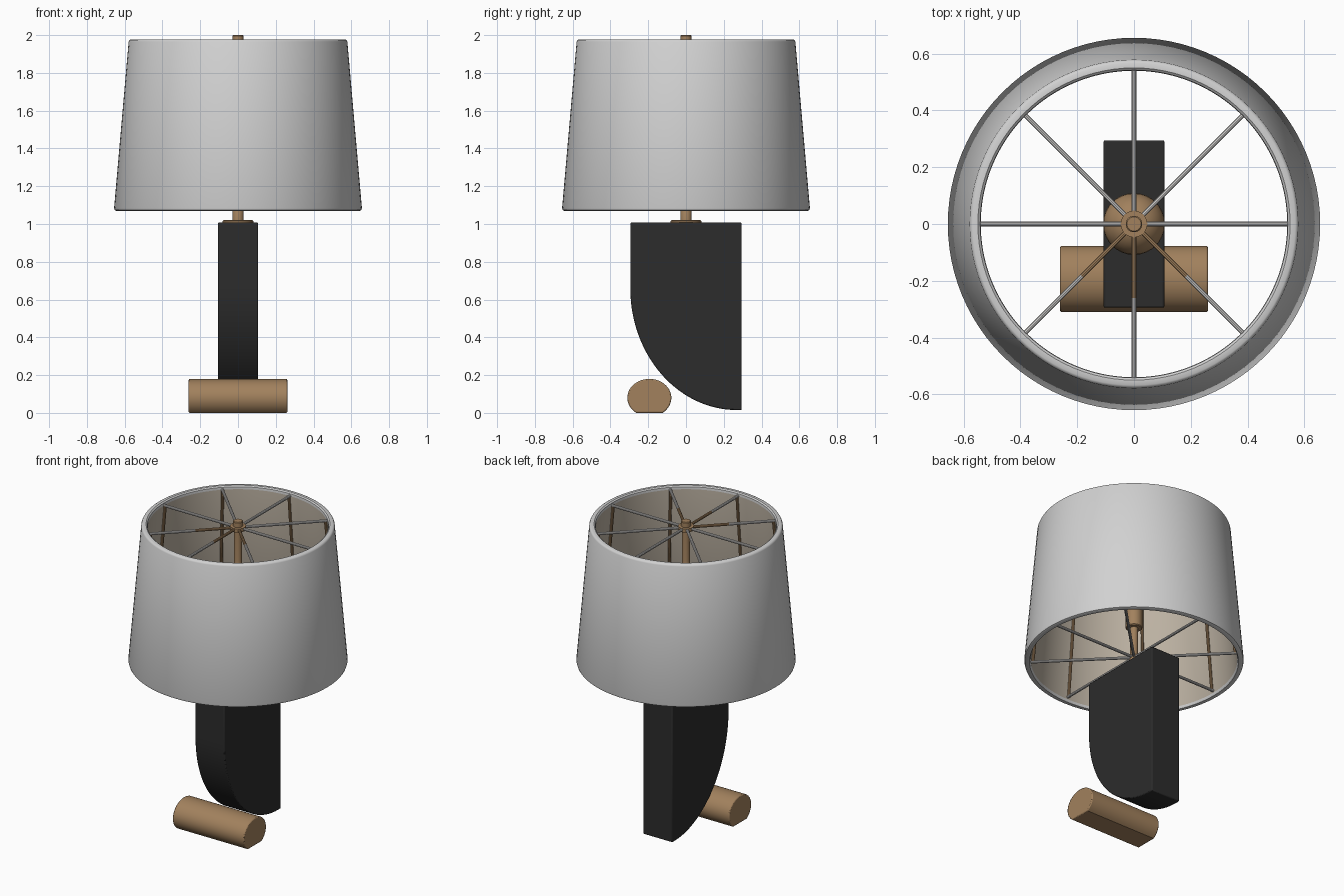
import bpy, bmesh
from math import cos, sin, pi, radians
from mathutils import Vector

if "Cube" in bpy.data.objects:
    bpy.data.objects.remove(bpy.data.objects["Cube"])


def material(name, r, g, b):
    m = bpy.data.materials.new(name)
    m.use_nodes = True
    m.diffuse_color = (r, g, b, 1)
    m.node_tree.nodes["Principled BSDF"].inputs["Base Color"].default_value = (r, g, b, 1)
    return m


WHITE = material("shade white", 0.64, 0.64, 0.64)
LINING = material("lining beige", 0.50, 0.44, 0.36)
BLACK = material("matte black", 0.025, 0.025, 0.025)
BRONZE = material("warm bronze", 0.36, 0.22, 0.11)
SILVER = material("rod silver", 0.58, 0.57, 0.56)


def finish(name, bm, *mats, bevel=0):
    bmesh.ops.recalc_face_normals(bm, faces=bm.faces)
    mesh = bpy.data.meshes.new(name)
    bm.to_mesh(mesh)
    bm.free()
    obj = bpy.data.objects.new(name, mesh)
    bpy.context.collection.objects.link(obj)
    for m in mats:
        mesh.materials.append(m)
    bpy.ops.object.select_all(action="DESELECT")
    obj.select_set(True)
    bpy.context.view_layer.objects.active = obj
    if bevel:
        mod = obj.modifiers.new("Bevel", "BEVEL")
        mod.width, mod.segments, mod.limit_method = bevel, 2, "ANGLE"
        mod.angle_limit = radians(40)
    bpy.ops.object.shade_smooth_by_angle(angle=radians(35))
    return obj


def lathe(name, profile, mat, steps=48, closed=False):
    """Spin (radius, z) points about the z axis."""
    bm = bmesh.new()
    verts = [bm.verts.new((r, 0, z)) for r, z in profile]
    pairs = list(zip(verts, verts[1:] + verts[:1]))
    edges = [bm.edges.new(p) for p in (pairs if closed else pairs[:-1])]
    bmesh.ops.spin(bm, geom=verts + edges, axis=(0, 0, 1), cent=(0, 0, 0),
                   angle=2 * pi, steps=steps, use_duplicate=False)
    bmesh.ops.remove_doubles(bm, verts=bm.verts, dist=0.0005)
    return finish(name, bm, mat)


def prism(name, outline, half_width, mat, bevel):
    """Extrude a (y, z) outline evenly along x."""
    bm = bmesh.new()
    face = bm.faces.new([bm.verts.new((-half_width, y, z)) for y, z in outline])
    out = bmesh.ops.extrude_face_region(bm, geom=[face])
    verts = [g for g in out["geom"] if isinstance(g, bmesh.types.BMVert)]
    bmesh.ops.translate(bm, verts=verts, vec=(2 * half_width, 0, 0))
    return finish(name, bm, mat, bevel=bevel)


def rod(name, a, b, radius, mat):
    a, b = Vector(a), Vector(b)
    bm = bmesh.new()
    bmesh.ops.create_cone(bm, cap_ends=True, segments=10, radius1=radius,
                          radius2=radius, depth=(b - a).length)
    turn = (b - a).to_track_quat("Z", "Y").to_matrix().to_4x4()
    turn.translation = (a + b) / 2
    bmesh.ops.transform(bm, matrix=turn, verts=bm.verts)
    return finish(name, bm, mat)


# Tapered shade with rounded rims and a beige lining
shade = lathe("lamp_shade", [
    (0.625, 1.07), (0.645, 1.07), (0.653, 1.074), (0.656, 1.085),
    (0.579, 1.965), (0.575, 1.973), (0.568, 1.977), (0.550, 1.977),
    (0.542, 1.970), (0.540, 1.955), (0.618, 1.085)], WHITE, 96, closed=True)
shade.data.materials.append(LINING)
for p in shade.data.polygons:
    c = p.center
    if Vector((c.x, c.y)).length < 0.6 and 1.2 < c.z < 1.8 and p.normal.x * c.x + p.normal.y * c.y < 0:
        p.material_index = 1

# Wire cage: spokes above and below, joined by uprights on the wall
TOP, LOW = 1.955, 1.10
for i in range(8):
    t = i * pi / 4
    d = Vector((cos(t), sin(t), 0))
    up = Vector((0, 0, 1))
    start = 0.26 if i in (5, 6, 7) else 0.03
    rod(f"top_spoke_{i}", d * start + up * TOP, d * 0.548 + up * TOP, 0.009, SILVER)
    if start > 0.1:
        rod(f"top_spoke_inner_{i}", d * 0.03 + up * TOP, d * start + up * TOP, 0.009, BRONZE)
    rod(f"bottom_spoke_{i}", d * 0.02 + up * LOW, d * 0.62 + up * LOW, 0.009, SILVER)
    rod(f"cage_upright_{i}", d * 0.607 + up * LOW, d * 0.531 + up * TOP, 0.009, BRONZE)

# Central stem with foot plate, socket, globe, hub and finial
lathe("foot_plate", [(0, 1.0), (0.082, 1.0), (0.082, 1.016), (0.076, 1.02), (0, 1.02)], BRONZE)
lathe("stem", [(0, 1.0), (0.03, 1.0), (0.03, 1.08), (0.024, 1.09), (0.024, 1.96), (0, 1.96)], BRONZE, 24)
lathe("socket", [(0, 1.30), (0.045, 1.30), (0.05, 1.305), (0.05, 1.49), (0, 1.49)], BRONZE, 32)
lathe("globe", [(0.109 * sin(k * pi / 16), 1.57 - 0.109 * cos(k * pi / 16))
                for k in range(17)], BRONZE, 32)
lathe("top_hub", [(0, 1.942), (0.047, 1.942), (0.047, 1.966), (0, 1.966)], BRONZE, 32)
lathe("finial", [(0, 1.96), (0.029, 1.96), (0.029, 1.996), (0.025, 2.0), (0, 2.0)], BRONZE, 32)

# Upright block whose front edge sweeps round to the back
sweep = [(0.27 - 0.565 * cos(k * pi / 56), 0.66 - 0.645 * sin(k * pi / 56)) for k in range(29)]
prism("body_block", [(0.295, 0.015), (0.295, 1.008), (-0.295, 1.008)] + sweep, 0.107, BLACK, 0.006)

# Round bar lying across the front, flattened underneath
arc = [radians(-53 + 286 * k / 40) for k in range(41)]
prism("cross_bar", [(-0.194 + 0.1165 * cos(a), 0.08 + 0.10 * sin(a)) for a in arc], 0.261, BRONZE, 0.006)
